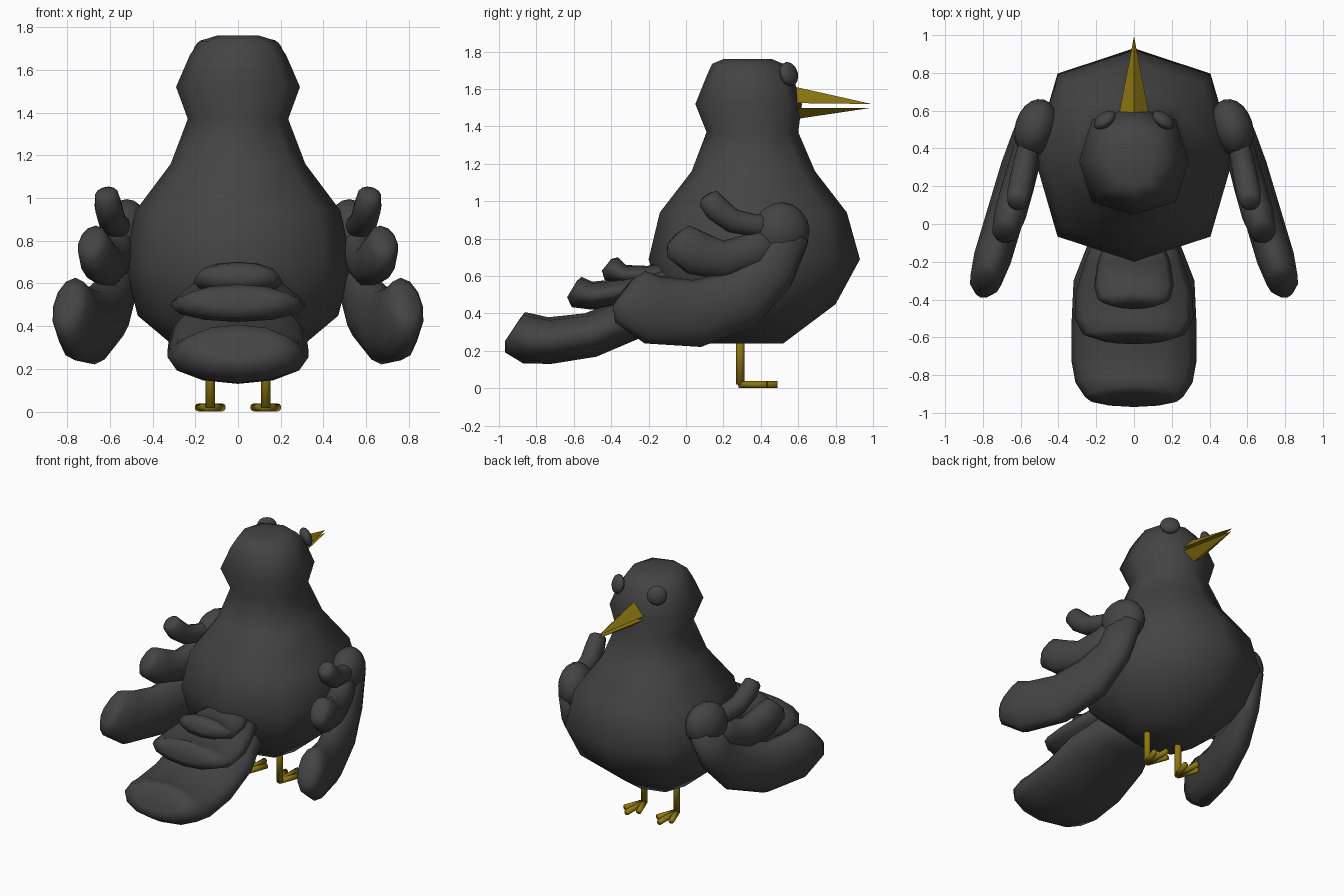
import bpy, bmesh, math
from mathutils import Vector

cube = bpy.data.objects.get("Cube")
if cube:
    bpy.data.objects.remove(cube)


def material(name, rgb):
    m = bpy.data.materials.new(name)
    m.use_nodes = True
    m.diffuse_color = (*rgb, 1)
    m.node_tree.nodes["Principled BSDF"].inputs["Base Color"].default_value = (*rgb, 1)
    return m


GREY = material("charcoal_plumage", (0.058, 0.058, 0.058))
GOLD = material("dark_yellow", (0.27, 0.19, 0.006))


def finish(name, bm, mat, smooth=True):
    bmesh.ops.recalc_face_normals(bm, faces=bm.faces[:])
    mesh = bpy.data.meshes.new(name)
    for f in bm.faces:
        f.smooth = smooth
    bm.to_mesh(mesh)
    bm.free()
    mesh.materials.append(mat)
    ob = bpy.data.objects.new(name, mesh)
    bpy.context.collection.objects.link(ob)
    return ob


def loft(name, rings, mat, smooth=True):
    """Skin a list of equal-length rings and close both ends."""
    bm = bmesh.new()
    loops = [[bm.verts.new(p) for p in ring] for ring in rings]
    n = len(loops[0])
    for a, b in zip(loops, loops[1:]):
        for i in range(n):
            j = (i + 1) % n
            bm.faces.new((a[i], a[j], b[j], b[i]))
    bm.faces.new(loops[0])
    bm.faces.new(loops[-1])
    return finish(name, bm, mat, smooth)


def feather(name, path, x0=0.0, slope=0.0, side=1, sides=12):
    """Path of (y, z, lateral half width, normal half height)."""
    lateral = Vector((side, slope, 0)).normalized()
    y0 = path[0][0]
    centres = [Vector((side * (x0 + slope * (y0 - y)), y, z)) for y, z, _, _ in path]
    rings = []
    for i, (c, (_, _, a, b)) in enumerate(zip(centres, path)):
        tangent = centres[min(i + 1, len(path) - 1)] - centres[max(i - 1, 0)]
        normal = lateral.cross(tangent).normalized()
        angles = [math.tau * k / sides for k in range(sides)]
        rings.append([c + lateral * a * math.cos(t) + normal * b * math.sin(t) for t in angles])
    return loft(name, rings, GREY)


def ellipsoid(name, centre, radii, axis):
    bm = bmesh.new()
    bmesh.ops.create_uvsphere(bm, u_segments=16, v_segments=10, radius=1)
    bmesh.ops.scale(bm, vec=radii, verts=bm.verts)
    ob = finish(name, bm, GREY)
    ob.location = centre
    ob.rotation_euler = Vector(axis).to_track_quat("Z", "Y").to_euler()
    return ob


def rod(name, a, b, radius):
    a, b = Vector(a), Vector(b)
    bm = bmesh.new()
    bmesh.ops.create_cone(bm, cap_ends=True, segments=10, radius1=radius,
                          radius2=radius, depth=(b - a).length)
    ob = finish(name, bm, GOLD)
    ob.location = (a + b) / 2
    ob.rotation_euler = (b - a).to_track_quat("Z", "Y").to_euler()


# Body and head: eight-sided rings of (z, half width, back y, front y)
profile = [(0.24, 0.22, 0.13, 0.52), (0.45, 0.47, -0.13, 0.80), (0.69, 0.53, -0.2, 0.93),
           (0.94, 0.48, -0.14, 0.86), (1.16, 0.315, 0.03, 0.69), (1.37, 0.235, 0.11, 0.60),
           (1.52, 0.29, 0.05, 0.62), (1.67, 0.225, 0.11, 0.57), (1.735, 0.18, 0.14, 0.52),
           (1.76, 0.1, 0.2, 0.46)]
rings = []
for z, w, back, front in profile:
    cy, ry = (back + front) / 2, (front - back) / 2
    ring = []
    for k in range(8):
        c, s = math.cos(k * math.pi / 4), math.sin(k * math.pi / 4)
        d = 1.08 if k % 2 else 1
        ring.append((w * c * d, cy + ry * s * d, z))
    rings.append(ring)
loft("body", rings, GREY)

# Beak: two three-sided spikes
for name, ridge, edge, tip in (("upper_beak", 1.61, 1.525, 1.52), ("lower_beak", 1.44, 1.5, 1.5)):
    base = [(-0.08, 0.58, edge), (0.08, 0.58, edge), (0, 0.59, ridge)]
    point = [(x * 0.01, 0.99, tip + (z - edge) * 0.01) for x, _, z in base]
    loft(name, [base, point], GOLD, smooth=False)

# Tail feathers, stacked
feather("lower_tail_feather", [
    (0.1, 0.48, 0.18, 0.14), (-0.12, 0.43, 0.25, 0.13), (-0.3, 0.37, 0.32, 0.115),
    (-0.51, 0.285, 0.33, 0.12), (-0.73, 0.255, 0.33, 0.125), (-0.84, 0.265, 0.31, 0.135),
    (-0.915, 0.3, 0.26, 0.12), (-0.93, 0.31, 0.18, 0.07)])
feather("middle_tail_feather", [
    (0, 0.6, 0.18, 0.08), (-0.2, 0.55, 0.26, 0.08), (-0.36, 0.515, 0.31, 0.07),
    (-0.5, 0.495, 0.315, 0.075), (-0.585, 0.515, 0.27, 0.085), (-0.61, 0.53, 0.18, 0.05)])
feather("upper_tail_feather", [
    (0, 0.64, 0.12, 0.07), (-0.2, 0.605, 0.19, 0.05), (-0.33, 0.605, 0.21, 0.055),
    (-0.4, 0.64, 0.19, 0.07), (-0.425, 0.66, 0.12, 0.04)])

for side, label in ((1, "left"), (-1, "right")):
    # Eye
    ellipsoid(label + "_eye", (side * 0.155, 0.55, 1.68), (0.066, 0.066, 0.036),
              (side * 0.55, 0.75, 0.25))
    # Wing: shoulder and three curved feathers
    ellipsoid(label + "_shoulder", (side * 0.52, 0.51, 0.84), (0.155, 0.155, 0.11),
              (side, 0.3, 0))
    feather(label + "_lower_wing_feather", [
        (0.55, 0.83, 0.08, 0.12), (0.46, 0.62, 0.09, 0.13), (0.3, 0.48, 0.1, 0.165),
        (0.06, 0.4, 0.1, 0.18), (-0.18, 0.42, 0.1, 0.185), (-0.3, 0.49, 0.085, 0.16),
        (-0.33, 0.515, 0.055, 0.1)], 0.53, 0.3, side)
    feather(label + "_middle_wing_feather", [
        (0.5, 0.81, 0.07, 0.09), (0.36, 0.73, 0.08, 0.1), (0.2, 0.685, 0.085, 0.105),
        (0.05, 0.725, 0.085, 0.12), (-0.04, 0.785, 0.07, 0.105),
        (-0.06, 0.805, 0.045, 0.06)], 0.53, 0.28, side)
    feather(label + "_upper_wing_feather", [
        (0.5, 0.87, 0.05, 0.06), (0.37, 0.87, 0.06, 0.06), (0.25, 0.895, 0.065, 0.065),
        (0.165, 0.96, 0.065, 0.07), (0.12, 1.015, 0.055, 0.062),
        (0.11, 1.03, 0.035, 0.035)], 0.54, 0.2, side)
    # Leg and three toes
    x = side * 0.13
    rod(label + "_leg", (x, 0.29, 0.02), (x, 0.29, 0.34), 0.023)
    for toe, dx, y in (("inner", -0.055, 0.43), ("middle", 0, 0.49), ("outer", 0.055, 0.43)):
        rod(f"{label}_{toe}_toe", (x, 0.285, 0.02), (x + side * dx, y, 0.02), 0.019)
